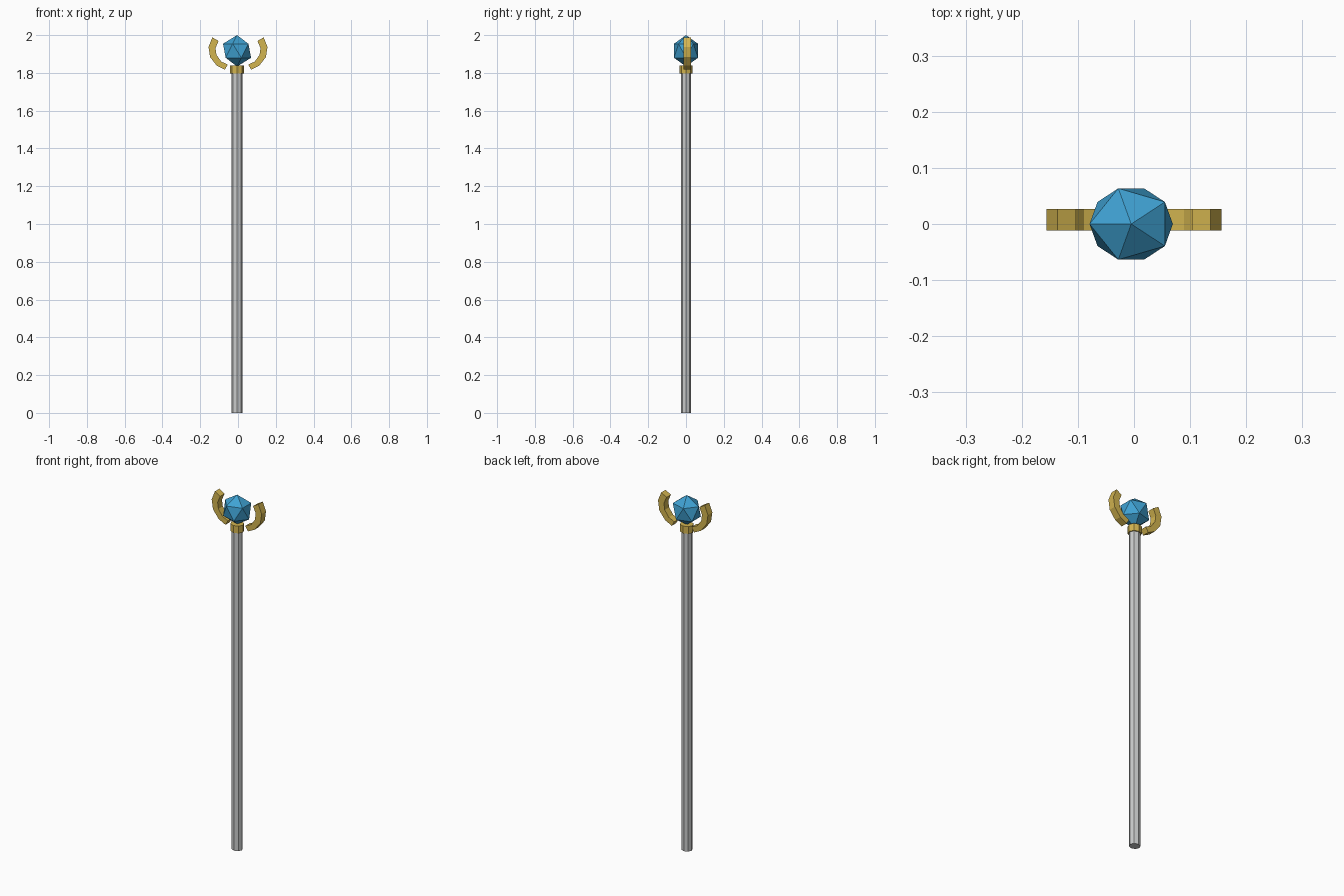
import bpy, bmesh, math
from mathutils import Matrix

if "Cube" in bpy.data.objects:
    bpy.data.objects.remove(bpy.data.objects["Cube"])


def material(name, rgb):
    m = bpy.data.materials.new(name)
    m.diffuse_color = (*rgb, 1)
    m.use_nodes = True
    m.node_tree.nodes["Principled BSDF"].inputs["Base Color"].default_value = m.diffuse_color
    return m


STEEL = material("pale grey steel", (0.58, 0.59, 0.59))
GOLD = material("gold", (0.65, 0.46, 0.08))
BLUE = material("gem blue", (0.05, 0.36, 0.65))
CX = -0.005      # the shaft and gem sit slightly left of the claws
SQUASH = 0.9     # round parts are a little flatter in depth


def add_object(name, bm, mat):
    bmesh.ops.recalc_face_normals(bm, faces=bm.faces[:])
    me = bpy.data.meshes.new(name)
    bm.to_mesh(me)
    bm.free()
    me.materials.append(mat)
    ob = bpy.data.objects.new(name, me)
    bpy.context.collection.objects.link(ob)
    return ob


def prism(name, radius, z0, z1, squash, mat):
    bm = bmesh.new()
    bmesh.ops.create_cone(bm, cap_ends=True, segments=8, radius1=radius,
                          radius2=radius, depth=z1 - z0)
    bm.verts.ensure_lookup_table()
    # put corners on the x axis
    a = math.atan2(bm.verts[0].co.y, bm.verts[0].co.x)
    bm.transform(Matrix.Translation((CX, 0, (z0 + z1) / 2))
                 @ Matrix.Diagonal((1, squash, 1, 1))
                 @ Matrix.Rotation(-a, 4, 'Z'))
    return add_object(name, bm, mat)


# Shaft and collar
prism("shaft", 0.03, 0.0, 1.80, SQUASH, STEEL)
prism("collar", 0.037, 1.797, 1.838, SQUASH, GOLD)

# Gem: a plain icosahedron, upper ring pointing to -x
bm = bmesh.new()
bmesh.ops.create_icosphere(bm, subdivisions=1, radius=0.083)
bm.transform(Matrix.Translation((CX, 0, 1.917))
             @ Matrix.Diagonal((1, SQUASH, 1, 1))
             @ Matrix.Rotation(math.pi, 4, 'Z'))
add_object("gem", bm, BLUE)

# Claws: (outer, inner) points along the arc, from lower to upper tip
ARC = [((0.070, 1.817), (0.054, 1.844)),
       ((0.112, 1.838), (0.089, 1.860)),
       ((0.148, 1.884), (0.114, 1.895)),
       ((0.156, 1.938), (0.119, 1.931)),
       ((0.136, 1.988), (0.103, 1.969))]
Y0, Y1 = -0.012, 0.027
for side, name in ((1, "right_claw"), (-1, "left_claw")):
    bm = bmesh.new()
    rings = []
    for (ox, oz), (ix, iz) in ARC:
        rings.append([bm.verts.new((side * x, y, z)) for x, y, z in
                      ((ox, Y0, oz), (ox, Y1, oz), (ix, Y1, iz), (ix, Y0, iz))])
    for a, b in zip(rings, rings[1:]):
        for i in range(4):
            j = (i + 1) % 4
            bm.faces.new((a[i], a[j], b[j], b[i]))
    bm.faces.new(rings[0])
    bm.faces.new(rings[-1])
    add_object(name, bm, GOLD)
